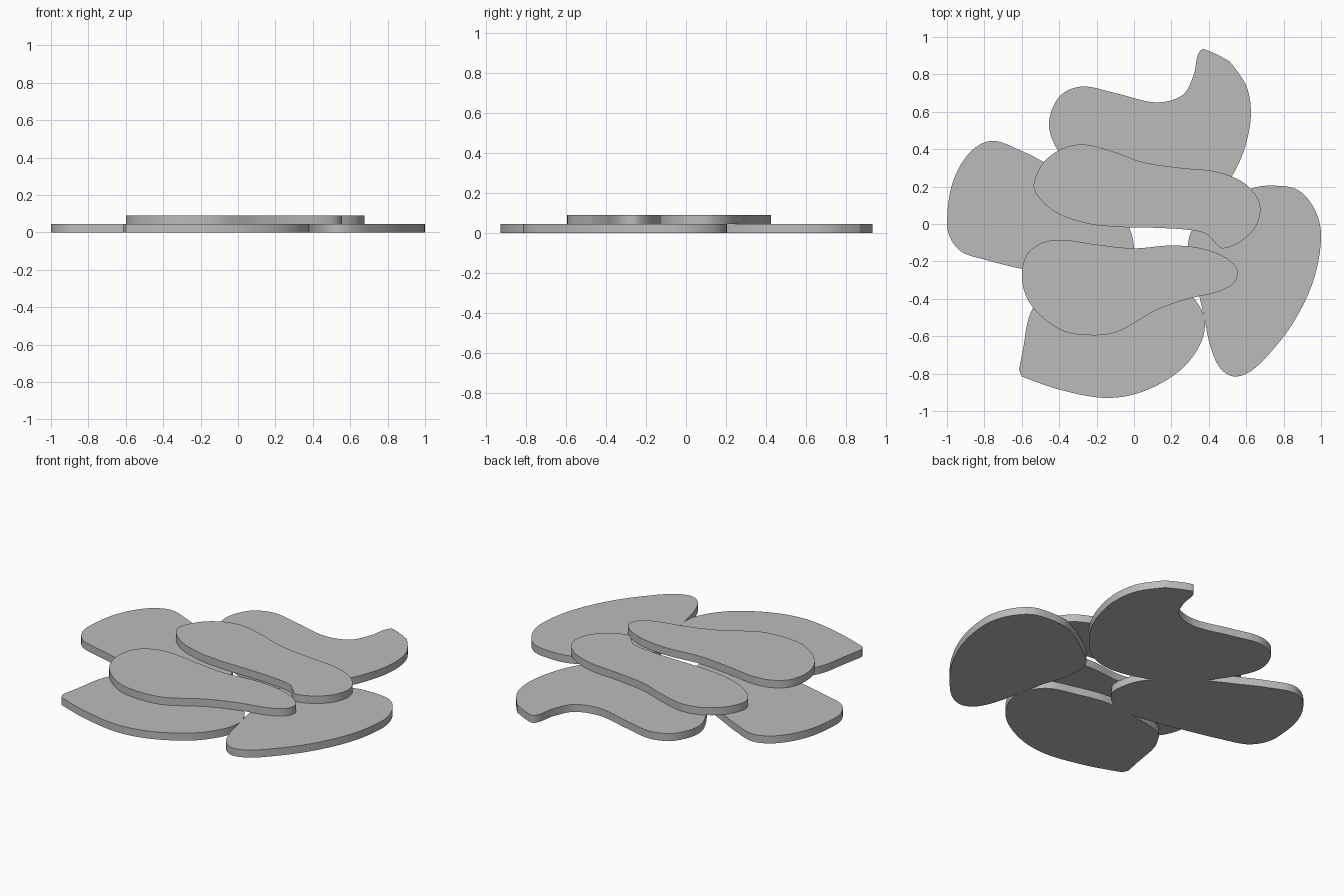
import bpy
import bmesh
import math
from mathutils import Vector

default_cube = bpy.data.objects.get("Cube")
if default_cube:
    bpy.data.objects.remove(default_cube, do_unlink=True)

THICKNESS = 0.045
STEPS = 8

# One plain grey for every slab
stone = bpy.data.materials.new("stone_grey")
stone.use_nodes = True
stone.diffuse_color = (0.5, 0.5, 0.5, 1)
stone.node_tree.nodes["Principled BSDF"].inputs["Base Color"].default_value = stone.diffuse_color


def smooth_outline(points, corners):
    """Closed Hermite curve through the points, with sharp corners where listed."""
    points = [Vector(p) for p in points]
    count = len(points)

    def tangent(i):
        if i in corners:
            return Vector((0, 0))
        before, here, after = points[i - 1], points[i], points[(i + 1) % count]
        return (after - before) / ((after - here).length + (here - before).length)

    outline = []
    for i in range(count):
        j = (i + 1) % count
        start, end = points[i], points[j]
        length = (end - start).length
        start_pull, end_pull = tangent(i) * length, tangent(j) * length
        for step in range(STEPS):
            t = step / STEPS
            blend = t * t * (3 - 2 * t)
            outline.append(start.lerp(end, blend)
                           + start_pull * (t * (1 - t) ** 2)
                           - end_pull * (t * t * (1 - t)))
    return outline


def add_slab(name, layer, points, corners=()):
    """Flat slab with vertical sides, resting on the given layer."""
    bottom = layer * THICKNESS
    bm = bmesh.new()
    rim = [bm.verts.new((p.x, p.y, bottom)) for p in smooth_outline(points, corners)]
    base = bm.faces.new(rim)
    extruded = bmesh.ops.extrude_face_region(bm, geom=[base], use_keep_orig=True)
    top = [v for v in extruded["geom"] if isinstance(v, bmesh.types.BMVert)]
    bmesh.ops.translate(bm, verts=top, vec=(0, 0, THICKNESS))
    bmesh.ops.recalc_face_normals(bm, faces=bm.faces)

    mesh = bpy.data.meshes.new(name)
    bm.to_mesh(mesh)
    bm.free()
    mesh.materials.append(stone)
    slab = bpy.data.objects.new(name, mesh)
    bpy.context.collection.objects.link(slab)

    # Round the sides, keep the rims crisp
    bpy.ops.object.select_all(action="DESELECT")
    slab.select_set(True)
    bpy.context.view_layer.objects.active = slab
    bpy.ops.object.shade_smooth_by_angle(angle=math.radians(35))
    return slab


# Lower ring of four slabs
add_slab("lower_back_slab", 0, [
    (-.455, .53), (-.4, .68), (-.28, .735), (-.1, .7), (.12, .65), (.26, .69),
    (.32, .8), (.34, .9), (.37, .935), (.51, .87), (.6, .74), (.625, .58),
    (.59, .4), (.52, .25), (.39, .09), (.28, .02), (.14, 0), (-.05, .05),
    (-.25, .18), (-.4, .38)], corners={9})

add_slab("lower_left_slab", 0, [
    (.63, .19), (.75, .205), (.88, .18), (.97, .07), (1, -.07), (.96, -.3),
    (.85, -.53), (.7, -.72), (.61, -.795), (.53, -.815), (.46, -.77),
    (.41, -.66), (.375, -.5), (.34, -.35), (.3, -.22), (.29, -.1),
    (.32, -.02), (.47, .1)])

add_slab("lower_right_slab", 0, [
    (-.48, .33), (-.6, .39), (-.76, .445), (-.88, .38), (-.97, .22), (-1, .01),
    (-.98, -.08), (-.92, -.15), (-.8, -.19), (-.6, -.24), (-.3, -.3),
    (-.1, -.285), (-.01, -.2), (0, -.12), (-.03, -.01), (-.1, .08), (-.28, .22)])

add_slab("lower_front_slab", 0, [
    (-.54, -.45), (-.57, -.53), (-.59, -.65), (-.615, -.78), (-.6, -.815),
    (-.4, -.885), (-.15, -.93), (.05, -.895), (.25, -.78), (.36, -.63),
    (.375, -.5), (.3, -.38), (.15, -.33), (-.05, -.29), (-.27, -.31), (-.47, -.36)],
    corners={3, 4})

# Two long slabs lying across the ring
add_slab("upper_back_slab", 1, [
    (-.535, .19), (-.49, .32), (-.39, .4), (-.27, .425), (-.12, .39), (.05, .33),
    (.25, .3), (.44, .28), (.58, .225), (.66, .14), (.675, .06), (.64, -.03),
    (.56, -.1), (.47, -.13), (.425, -.09), (.38, -.05), (.28, -.03), (.1, -.02),
    (-.1, -.015), (-.26, .005), (-.43, .07)])

add_slab("upper_front_slab", 1, [
    (-.6, -.27), (-.57, -.16), (-.49, -.1), (-.38, -.085), (-.2, -.11), (0, -.13),
    (.2, -.115), (.36, -.13), (.49, -.18), (.555, -.25), (.53, -.32), (.44, -.365),
    (.29, -.4), (.12, -.46), (0, -.53), (-.1, -.58), (-.22, -.595), (-.37, -.575),
    (-.5, -.49), (-.575, -.39)])
